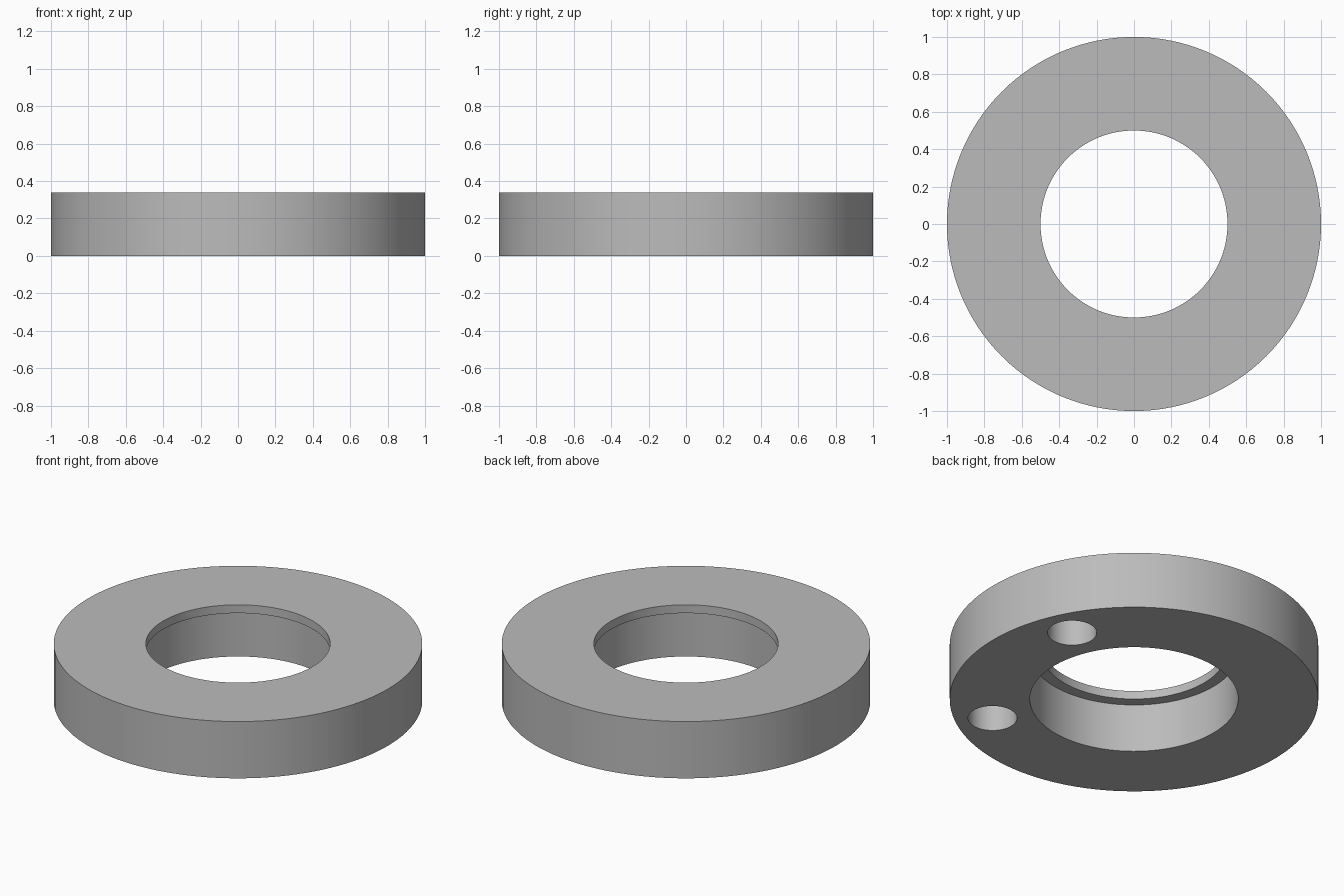
import bpy
import math

HEIGHT = 0.34
POCKET_TOP = 0.29   # underside of the thin top lip
SEGMENTS = 128

if "Cube" in bpy.data.objects:
    bpy.data.objects.remove(bpy.data.objects["Cube"], do_unlink=True)

grey = bpy.data.materials.new("plain_grey")
grey.use_nodes = True
colour = (0.5, 0.5, 0.5, 1)
grey.diffuse_color = colour
grey.node_tree.nodes["Principled BSDF"].inputs["Base Color"].default_value = colour


def cylinder(name, radius, bottom, top, x=0, y=0, segments=SEGMENTS):
    bpy.ops.mesh.primitive_cylinder_add(
        vertices=segments, radius=radius, depth=top - bottom,
        location=(x, y, (top + bottom) / 2))
    obj = bpy.context.object
    obj.name = name
    obj.data.materials.append(grey)
    return obj


# Thick round body
ring = cylinder("ring_body", 1, 0, HEIGHT)

# Through bore, wider counterbore below it, and two blind holes underneath
cutters = [
    cylinder("bore_cutter", 0.5, -0.1, HEIGHT + 0.1),
    cylinder("counterbore_cutter", 0.565, -0.1, POCKET_TOP),
]
for side, angle in (("left", 25), ("right", -55)):
    a = math.radians(angle)
    cutters.append(cylinder(side + "_hole_cutter", 0.133, -0.1, POCKET_TOP,
                            0.795 * math.cos(a), 0.795 * math.sin(a), 64))

for cutter in cutters:
    cutter.hide_render = True
    cutter.hide_viewport = True
    cut = ring.modifiers.new(cutter.name, "BOOLEAN")
    cut.operation = "DIFFERENCE"
    cut.solver = "EXACT"
    cut.object = cutter

# Apply the cuts, then smooth the round walls only
bpy.ops.object.select_all(action="DESELECT")
ring.select_set(True)
bpy.context.view_layer.objects.active = ring
for cut in list(ring.modifiers):
    bpy.ops.object.modifier_apply(modifier=cut.name)
for cutter in cutters:
    bpy.data.objects.remove(cutter, do_unlink=True)
bpy.ops.object.shade_smooth_by_angle(angle=math.radians(30))
